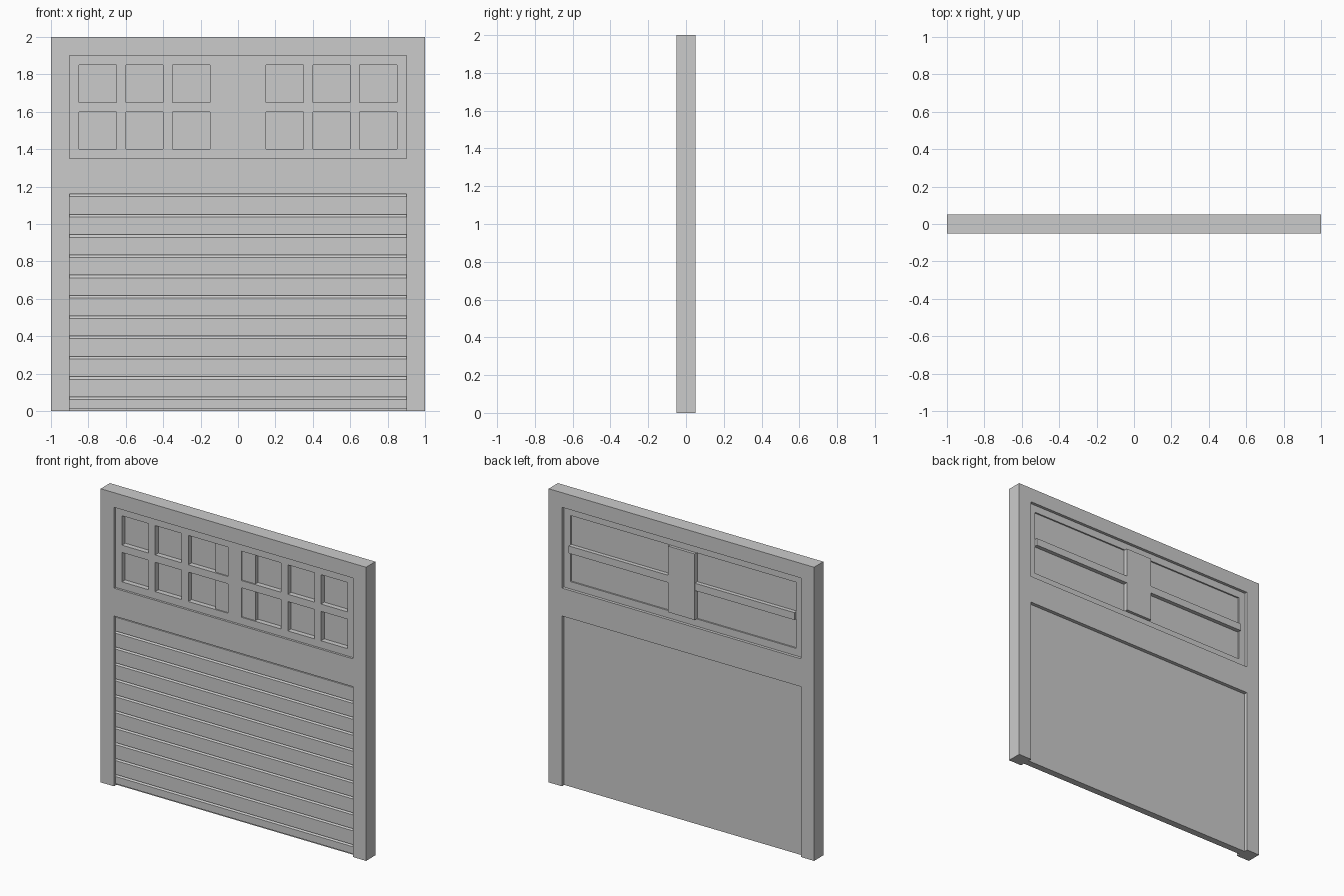
import bpy
import bmesh

if "Cube" in bpy.data.objects:
    bpy.data.objects.remove(bpy.data.objects["Cube"])

grey = bpy.data.materials.new("plain grey")
grey.use_nodes = True
COLOUR = (0.6, 0.6, 0.6, 1)
grey.diffuse_color = COLOUR
grey.node_tree.nodes["Principled BSDF"].inputs["Base Color"].default_value = COLOUR


def finish(name, bm):
    bmesh.ops.recalc_face_normals(bm, faces=bm.faces)
    mesh = bpy.data.meshes.new(name)
    bm.to_mesh(mesh)
    bm.free()
    mesh.materials.append(grey)
    obj = bpy.data.objects.new(name, mesh)
    bpy.context.collection.objects.link(obj)
    return obj


def box(name, x, y, z):
    """Box from its (low, high) extents on each axis."""
    bm = bmesh.new()
    bmesh.ops.create_cube(bm, size=1)
    for v in bm.verts:
        v.co = [lo + (hi - lo) * (c + 0.5) for c, (lo, hi) in zip(v.co, (x, y, z))]
    return finish(name, bm)


def extrude(name, outline, vector, place):
    """Solid made by sweeping a closed outline along a vector."""
    bm = bmesh.new()
    face = bm.faces.new([bm.verts.new(place(*p)) for p in outline])
    swept = bmesh.ops.extrude_face_region(bm, geom=[face])["geom"]
    bmesh.ops.translate(bm, vec=vector,
                        verts=[v for v in swept if isinstance(v, bmesh.types.BMVert)])
    return finish(name, bm)


SIDE, WALL = 0.9, 0.05
DOOR_TOP, SILL, HEAD = 1.16, 1.35, 1.9

# Wall surround: an arch around the door, then posts and header around the window
arch = [(-1, 0), (-SIDE, 0), (-SIDE, DOOR_TOP), (SIDE, DOOR_TOP), (SIDE, 0),
        (1, 0), (1, 2), (SIDE, 2), (SIDE, SILL), (-SIDE, SILL), (-SIDE, 2), (-1, 2)]
extrude("wall_surround", arch, (0, 2 * WALL, 0), lambda x, z: (x, -WALL, z))
box("wall_header", (-SIDE, SIDE), (-WALL, WALL), (HEAD, 2))

# Slatted door: stepped profile swept across the opening
PITCH, FACE, GROOVE, BACK = 0.1085, -0.034, -0.022, 0.025
profile = [(BACK, 0), (BACK, DOOR_TOP)]
for i in range(11):
    top = DOOR_TOP - i * PITCH
    low = max(top - PITCH, 0.012)
    profile += [(GROOVE, top), (FACE, top - 0.014), (FACE, low), (GROOVE, low)]
profile.append((GROOVE, 0))
extrude("slatted_door", profile, (2 * SIDE, 0, 0), lambda y, z: (-SIDE, y, z))

# Window frame
FRONT, REAR, EDGE = -0.035, 0.03, 0.05
INNER, LOW, HIGH = SIDE - EDGE, SILL + EDGE, HEAD - EDGE
box("frame_bottom", (-SIDE, SIDE), (FRONT, REAR), (SILL, LOW))
box("frame_top", (-SIDE, SIDE), (FRONT, REAR), (HIGH, HEAD))
for side, sign in (("left", 1), ("right", -1)):
    box("frame_" + side, sorted((sign * INNER, sign * SIDE)), (FRONT, REAR), (LOW, HIGH))
    # Upright glazing bars, and the wider stile beside the centre
    for start, end, y in ((0.35, 0.4, FRONT), (0.6, 0.65, FRONT), (0.05, 0.15, FRONT + 0.008)):
        box("upright_bar_" + side, sorted((sign * start, sign * end)), (y, 0.01), (LOW, HIGH))

# Panes, cross bar and centre post
box("window_panes", (-INNER, INNER), (0, 0.02), (LOW, HIGH))
box("cross_bar", (-INNER, INNER), (FRONT, WALL - 0.002), (1.6, 1.65))
box("centre_post", (-0.05, 0.05), (FRONT, 0.01), (LOW, HIGH))
box("centre_back_plate", (-0.1, 0.1), (0.01, WALL), (LOW, HIGH))
